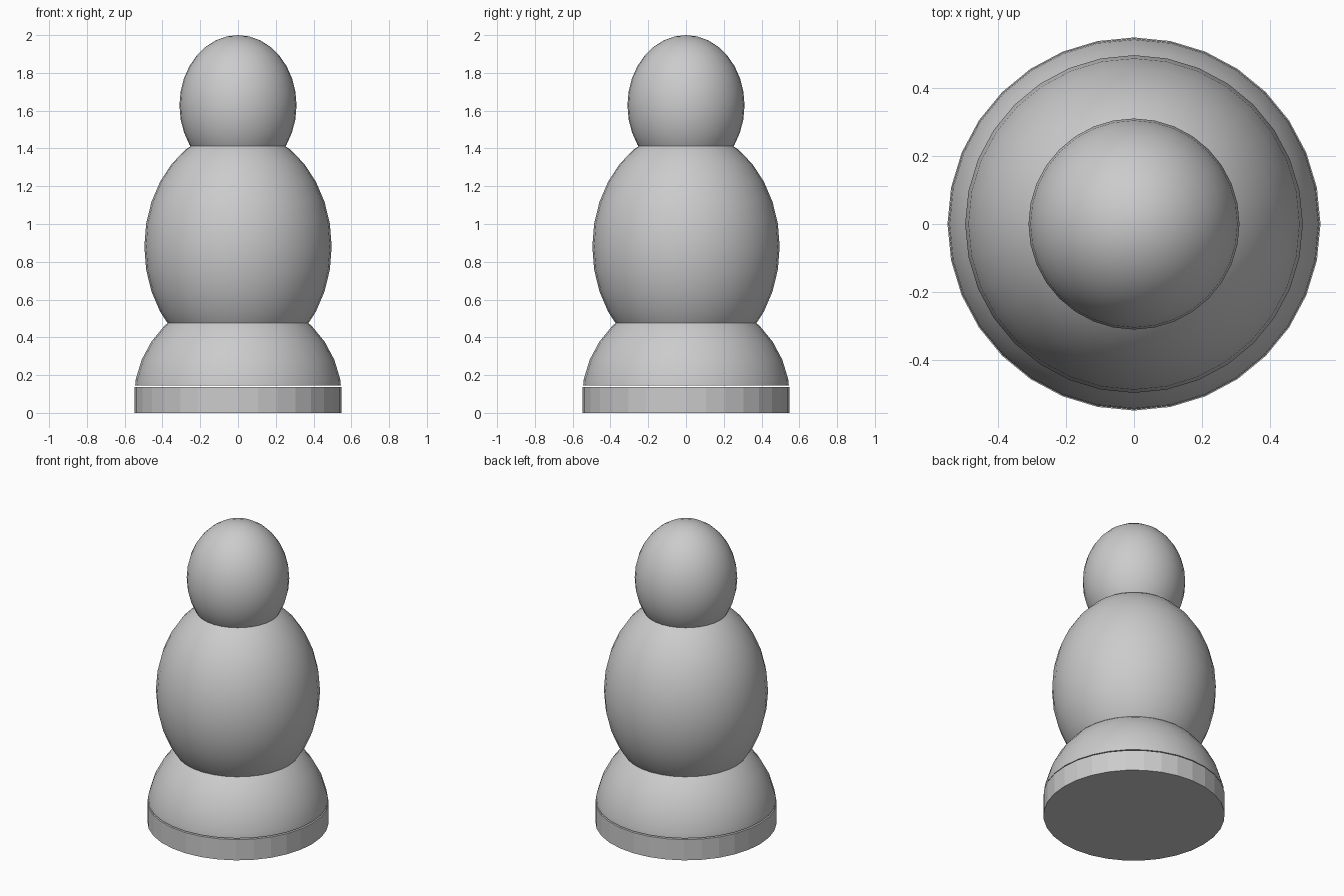
import bpy
import bmesh

if "Cube" in bpy.data.objects:
    bpy.data.objects.remove(bpy.data.objects["Cube"], do_unlink=True)

SIDES = 32
BASE_TOP = 0.138
SKIRT_BOTTOM = 0.145

grey = bpy.data.materials.new("plain_grey")
grey.use_nodes = True
colour = (0.6, 0.6, 0.6, 1)
grey.diffuse_color = colour
grey.node_tree.nodes["Principled BSDF"].inputs["Base Color"].default_value = colour


def finish(name):
    """Name the active object and give it the grey material."""
    part = bpy.context.object
    part.name = part.data.name = name
    part.data.materials.append(grey)
    return part


def egg(name, radius, half_height, z):
    """Smooth ellipsoid standing on the centre line."""
    bpy.ops.mesh.primitive_uv_sphere_add(
        segments=SIDES, ring_count=SIDES // 2, radius=1, location=(0, 0, z))
    part = finish(name)
    part.scale = (radius, radius, half_height)
    bpy.ops.object.transform_apply(location=True, rotation=False, scale=True)
    bpy.ops.object.shade_smooth_by_angle()
    return part


# Flat round base
bpy.ops.mesh.primitive_cylinder_add(
    vertices=SIDES, radius=0.548, depth=BASE_TOP, location=(0, 0, BASE_TOP / 2))
finish("base")

# Domed skirt: a sphere cut level just above the base
skirt = egg("skirt", 0.552, 0.552, 0.07)
bm = bmesh.new()
bm.from_mesh(skirt.data)
cut = bmesh.ops.bisect_plane(
    bm, geom=bm.verts[:] + bm.edges[:] + bm.faces[:],
    plane_co=(0, 0, SKIRT_BOTTOM), plane_no=(0, 0, 1), clear_inner=True)
rim = [e for e in cut["geom_cut"] if isinstance(e, bmesh.types.BMEdge)]
bmesh.ops.contextual_create(bm, geom=rim)
bmesh.ops.recalc_face_normals(bm, faces=bm.faces[:])
bm.to_mesh(skirt.data)
bm.free()
bpy.ops.object.shade_smooth_by_angle()

# Body and head
egg("body", 0.496, 0.62, 0.88)
egg("head", 0.31, 0.372, 1.628)
